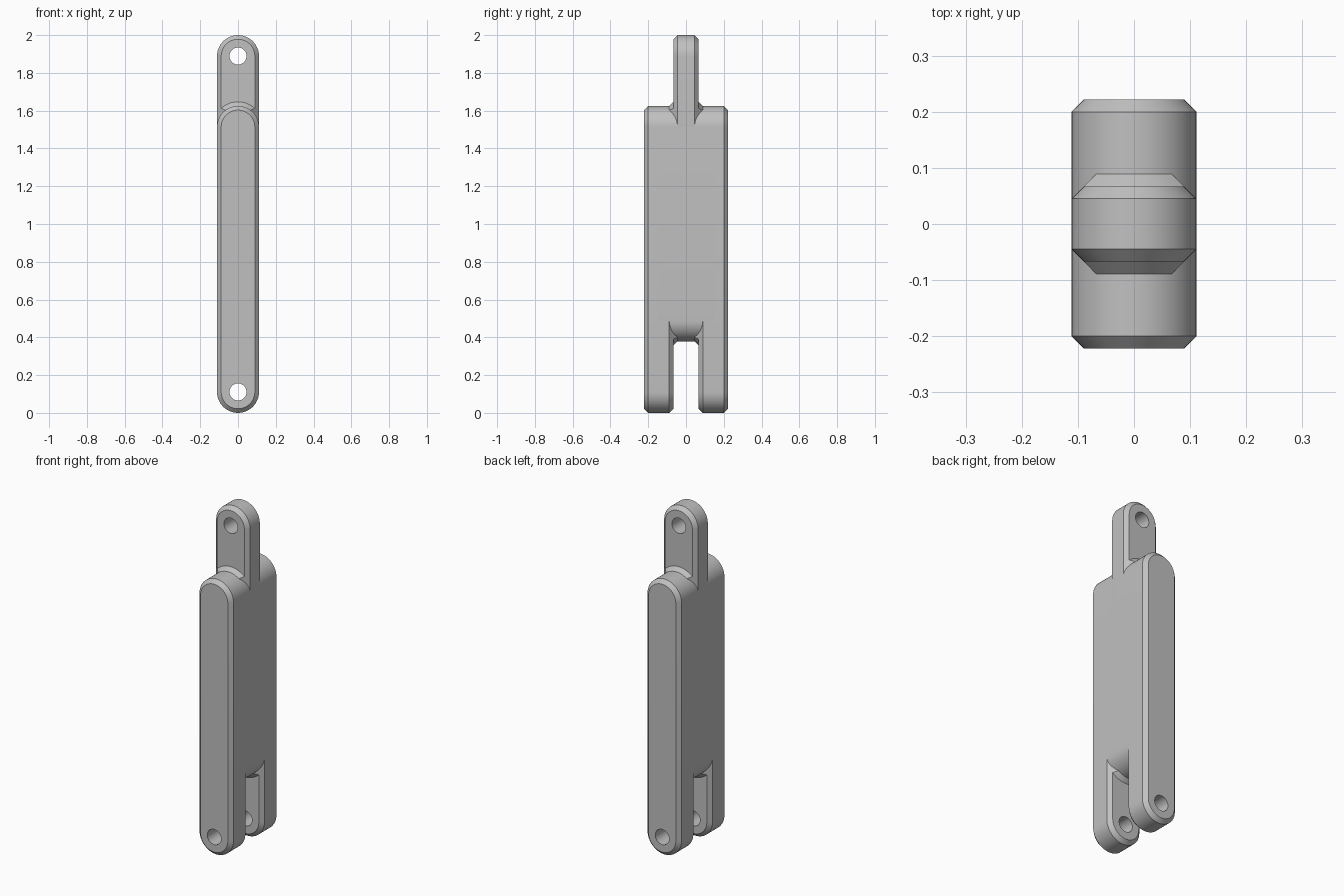
import bpy, bmesh, math
from mathutils import Vector

if "Cube" in bpy.data.objects:
    bpy.data.objects.remove(bpy.data.objects["Cube"])

R = 0.111           # half width of the link
C = 0.022           # chamfer size
TONGUE = 0.067      # half thickness of the tongue and of the fork gap
DEPTH = 0.222       # half depth of the body
PIN_LOW, PIN_HIGH = R, 2 - R
WEB_LOW, WEB_HIGH = 0.489, 1.514
STEPS = 24          # segments per rounded end

grey = bpy.data.materials.new("plain grey")
grey.use_nodes = True
grey.diffuse_color = (0.53, 0.53, 0.53, 1)
grey.node_tree.nodes["Principled BSDF"].inputs["Base Color"].default_value = grey.diffuse_color


def loft(name, sections, low, high, planes=()):
    """Join round-ended outlines, given as (y, radius), then trim by planes."""
    bm = bmesh.new()
    rings = []
    for y, r in sections:
        ring = []
        for centre, start in ((high, 0), (low, math.pi)):
            for i in range(STEPS + 1):
                a = start + math.pi * i / STEPS
                ring.append(bm.verts.new((r * math.cos(a), y, centre + r * math.sin(a))))
        rings.append(ring)
    n = len(rings[0])
    for a, b in zip(rings, rings[1:]):
        for i in range(n):
            j = (i + 1) % n
            bm.faces.new((a[i], a[j], b[j], b[i]))
    bm.faces.new(rings[0])
    bm.faces.new(rings[-1])
    bmesh.ops.remove_doubles(bm, verts=bm.verts[:], dist=1e-5)
    for point, normal in planes:
        bmesh.ops.bisect_plane(bm, geom=bm.verts[:] + bm.edges[:] + bm.faces[:],
                               plane_co=point, plane_no=Vector(normal).normalized(),
                               clear_outer=True)
        bmesh.ops.holes_fill(bm, edges=bm.edges[:], sides=0)
    bmesh.ops.recalc_face_normals(bm, faces=bm.faces[:])
    mesh = bpy.data.meshes.new(name)
    bm.to_mesh(mesh)
    bm.free()
    obj = bpy.data.objects.new(name, mesh)
    bpy.context.collection.objects.link(obj)
    mesh.materials.append(grey)
    return obj


def activate(obj):
    bpy.ops.object.select_all(action='DESELECT')
    obj.select_set(True)
    bpy.context.view_layer.objects.active = obj


def drill(obj, z):
    """Cut a round pin hole from front to back."""
    cutter = loft("pin_hole_cutter", [(-0.4, 0.045), (0.4, 0.045)], z, z)
    cutter.hide_render = True
    mod = obj.modifiers.new("pin_hole", 'BOOLEAN')
    mod.operation = 'DIFFERENCE'
    mod.solver = 'EXACT'
    mod.object = cutter
    activate(obj)
    bpy.ops.object.modifier_apply(modifier=mod.name)
    bpy.data.objects.remove(cutter)


# Central web between the two side plates
parts = [loft("centre_web", [(-0.15, R), (0.15, R)], WEB_LOW, WEB_HIGH)]

# Tongue at the top
tongue = loft("tongue", [(-TONGUE, R - C), (C - TONGUE, R), (TONGUE - C, R), (TONGUE, R - C)],
              1.4, PIN_HIGH)
drill(tongue, PIN_HIGH)
parts.append(tongue)

for side, s in (("front", -1), ("back", 1)):
    # Side plate, whose lower end is one arm of the fork
    plate = loft(side + "_side_plate",
                 [(s * TONGUE, R - C), (s * (TONGUE + C), R),
                  (s * (DEPTH - C), R), (s * DEPTH, R - C)], PIN_LOW, WEB_HIGH)
    drill(plate, PIN_LOW)
    parts.append(plate)

    # Sloped fillet between tongue and shoulder, trimmed to the tongue chamfer
    edge = (0, s * (TONGUE + R - C), 0)
    parts.append(loft(side + "_shoulder_fillet",
                      [(s * (TONGUE - 0.01), R + C + 0.01), (s * (TONGUE + C), R)],
                      WEB_HIGH, WEB_HIGH, [(edge, (1, s, 0)), (edge, (-1, s, 0))]))

    # Sloped fillet between web and fork arm, trimmed to the arm chamfer
    edge = (0, s * (TONGUE - R + C), 0)
    parts.append(loft(side + "_fork_fillet",
                      [(s * (TONGUE - C), R), (s * (TONGUE + 0.01), R + C + 0.01)],
                      WEB_LOW, WEB_LOW, [(edge, (1, -s, 0)), (edge, (-1, -s, 0))]))

for part in parts:
    activate(part)
    bpy.ops.object.shade_smooth_by_angle(angle=math.radians(30))
